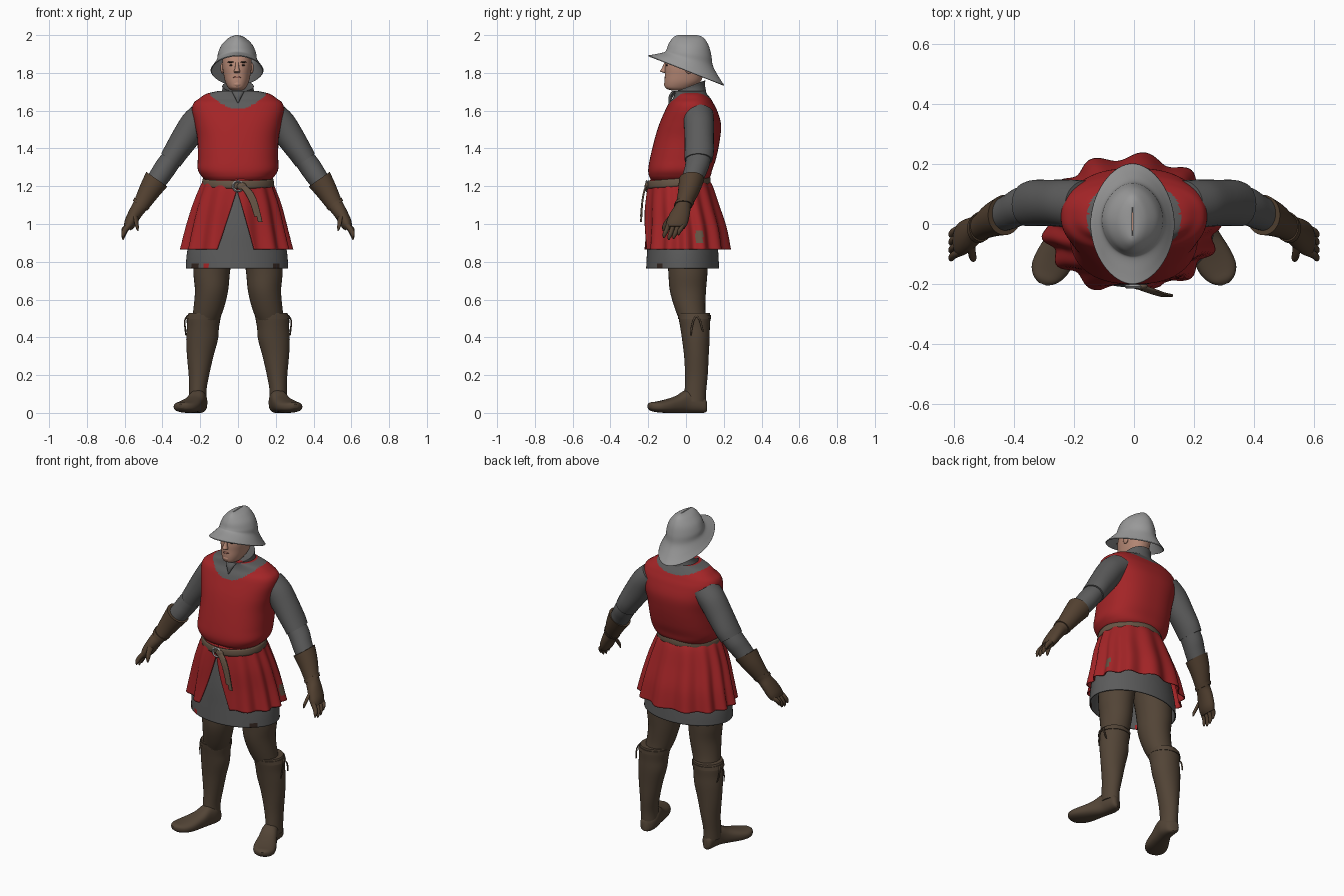
import bpy, bmesh, math
from mathutils import Vector, Matrix

X, Y, Z = Vector((1, 0, 0)), Vector((0, 1, 0)), Vector((0, 0, 1))


def material(name, r, g, b):
    m = bpy.data.materials.new(name)
    m.diffuse_color = (r, g, b, 1)
    return m


RED = material("red cloth", .37, .018, .02)
MAIL = material("grey mail", .105, .105, .105)
STEEL = material("helmet steel", .32, .32, .32)
LEATHER = material("brown leather", .085, .058, .037)
GLOVE = material("glove brown", .085, .052, .03)
BELT = material("belt brown", .13, .088, .058)
SKIN = material("skin", .47, .25, .18)
DARK = material("dark brown", .035, .02, .015)
LIP = material("lips", .30, .12, .09)


def finish(name, bm, mats, mirror=False, thick=0, angle=45):
    bmesh.ops.recalc_face_normals(bm, faces=bm.faces)
    me = bpy.data.meshes.new(name)
    bm.to_mesh(me)
    bm.free()
    ob = bpy.data.objects.new(name, me)
    bpy.context.collection.objects.link(ob)
    for m in mats:
        me.materials.append(m)
    bpy.ops.object.select_all(action='DESELECT')
    ob.select_set(True)
    bpy.context.view_layer.objects.active = ob
    bpy.ops.object.shade_smooth_by_angle(angle=math.radians(angle))
    if thick:
        s = ob.modifiers.new("thickness", 'SOLIDIFY')
        s.thickness, s.offset = thick, 0
    if mirror:
        ob.modifiers.new("mirror", 'MIRROR')
    return ob


def spline(rows, k):
    """Catmull-Rom subdivision of section rows."""
    rows = [tuple(r) + (0,) * (6 - len(r)) for r in rows]
    out = []
    for i in range(len(rows) - 1):
        a, b, c, d = (rows[min(max(i + o, 0), len(rows) - 1)] for o in (-1, 0, 1, 2))
        for j in range(k):
            t = j / k
            out.append(tuple(.5 * (2*q + (r - p)*t + (2*p - 5*q + 4*r - s)*t*t + (3*q - p - 3*r + s)*t**3)
                             for p, q, r, s in zip(a, b, c, d)))
    return out + [rows[-1]]


def loft(name, mats, rows, u=X, v=Y, n=32, k=4, power=2, caps=True, mirror=False,
         thick=0, gap=None, warp=None, paint=None, angle=45):
    """Skin sections (x, y, z, radius along u, radius along v, tilt)."""
    bm = bmesh.new()
    rings = []
    fine = spline(rows, k)
    for i, (x, y, z, ru, rv, tilt) in enumerate(fine):
        g = gap(z, ru) if gap else 0
        ring = []
        for j in range(n + (1 if gap else 0)):
            a = -math.pi / 2 + g + (2 * math.pi - 2 * g) * j / n
            c, s = math.cos(a), math.sin(a)
            c = math.copysign(abs(c) ** (2 / power), c)
            s = math.copysign(abs(s) ** (2 / power), s)
            co = Vector((x, y, z)) + u * (max(ru, .0005) * c) + v * (max(rv, .0005) * s) + Z * (tilt * s)
            if warp:
                co += warp(a, i / (len(fine) - 1))
            ring.append(bm.verts.new(co))
        rings.append(ring)
    for p, q in zip(rings, rings[1:]):
        for j in range(n):
            h = (j + 1) % len(p)
            f = bm.faces.new((p[j], p[h], q[h], q[j]))
            if paint:
                f.material_index = paint(f.calc_center_median())
    if caps:
        bm.faces.new(rings[0])
        bm.faces.new(rings[-1])
    return finish(name, bm, mats, mirror, thick, angle)


def blob(name, mat, loc, scale, mirror=False):
    bm = bmesh.new()
    bmesh.ops.create_uvsphere(bm, u_segments=16, v_segments=10, radius=1,
                              matrix=Matrix.Translation(loc) @ Matrix.Diagonal((*scale, 1)))
    return finish(name, bm, [mat], mirror)


# Tabard body with the mail yoke showing at the neckline
def yoke(c):
    q = (c.x / .145) ** 2
    low = 1.612 + .07 * q if c.y < .03 else 1.655 + .035 * q
    return 1 if abs(c.x) < .16 and c.z > low else 0


loft("tabard_body", [RED, MAIL], [
    (0, -.035, 1.235, .175, .15), (0, -.033, 1.255, .195, .163), (0, -.03, 1.29, .213, .17),
    (0, -.015, 1.35, .213, .175), (0, .007, 1.45, .215, .173), (0, .022, 1.53, .23, .163),
    (0, .027, 1.6, .243, .138), (0, .027, 1.64, .235, .118), (0, .03, 1.665, .205, .10),
    (0, .025, 1.69, .165, .085), (0, .02, 1.705, .10, .08)], n=112, k=8, power=2.4, paint=yoke)

# Pleated tabard skirt with the front slit and a worn patch
loft("tabard_skirt", [RED, BELT], [
    (0, -.035, 1.245, .17, .145), (-.005, -.03, 1.2, .19, .165), (-.007, -.02, 1.1, .225, .185),
    (-.01, -.005, .98, .255, .205), (-.01, 0, .865, .28, .218)],
    n=160, k=8, caps=False, thick=.006,
    gap=lambda z, r: math.asin(max(.002, .095 * (1.18 - z) / .315) / r),
    warp=lambda a, t: Vector((math.cos(a), math.sin(a), 0)) * (t * (.006 + .014 * math.cos(13 * a + 1.5 * math.sin(2 * a)))),
    paint=lambda c: 1 if c.x > 0 and abs(c.y - .07) < .018 and abs(c.z - .935) < .03 else 0)

# Mail skirt with torn spots at the hem
def torn(c):
    if c.y > 0 or c.z > .795:
        return 0
    return 1 if abs(c.x + .165) < .016 else 2 if abs(c.x + .225) < .02 or abs(c.x - .2) < .02 else 0


loft("mail_skirt", [MAIL, RED, DARK], [
    (0, -.03, 1.2, .165, .14), (0, -.02, 1.0, .225, .175), (-.005, -.018, .86, .26, .185),
    (-.005, -.018, .765, .268, .19)], n=96, k=8, caps=False, thick=.006, paint=torn)

# Belt, buckle and hanging strap ends
loft("belt", [BELT], [(0, -.037, 1.2, .186, .162, .012), (0, -.037, 1.22, .187, .164, .012),
                      (0, -.037, 1.24, .182, .16, .012)], n=64, k=2, caps=False, thick=.008)
bm = bmesh.new()
N = 20
rings = []
for i in range(N):
    a = 2 * math.pi * i / N
    d = Vector((math.cos(a), 0, math.sin(a)))
    rings.append([bm.verts.new(Vector((0, -.208, 1.2)) + d * (.026 + .006 * math.cos(b)) + Y * (.006 * math.sin(b)))
                  for b in (0, 1.57, 3.14, 4.71)])
for i in range(N):
    p, q = rings[i], rings[(i + 1) % N]
    for j in range(4):
        bm.faces.new((p[j], p[(j + 1) % 4], q[(j + 1) % 4], q[j]))
finish("belt_buckle", bm, [STEEL])
blob("belt_knot", BELT, (.02, -.207, 1.2), (.026, .012, .02))
for i, end in enumerate((0, .03)):
    loft("belt_strap_%d" % (i + 1), [BELT], [
        (.02 - .01 * i, -.208, 1.21, .015, .005), (.06 - .01 * i, -.222, 1.17, .018, .005),
        (.092 - .015 * i, -.232, 1.11, .013, .005), (.118 - .02 * i, -.238, 1.01 + end, .012, .005)], n=12, power=4)

# Mail collar
loft("collar", [MAIL], [(0, .02, 1.67, .12, .09, .01), (0, .02, 1.695, .09, .085, .015),
                        (0, .02, 1.715, .083, .08, .025), (0, .022, 1.73, .083, .08, .03),
                        (0, .022, 1.725, .07, .066, .03)], n=48)
loft("collar_tab", [MAIL], [(0, -.06, 1.705, .035, .012), (0, -.078, 1.68, .022, .012),
                            (0, -.09, 1.64, .002, .004)], n=12)

# Head and face
loft("head", [SKIN], [
    (-.005, -.04, 1.708, .03, .04), (-.005, -.038, 1.72, .046, .07), (-.005, -.02, 1.75, .062, .094),
    (-.005, -.01, 1.79, .071, .102), (-.005, -.005, 1.83, .077, .106), (-.005, 0, 1.88, .075, .1),
    (-.005, .01, 1.93, .055, .08)], n=48, power=2.2)
loft("nose", [SKIN], [(-.005, -.108, 1.8, .014, .008), (-.005, -.118, 1.808, .017, .019),
                      (-.005, -.114, 1.825, .011, .014), (-.005, -.108, 1.855, .008, .006)], n=16)
blob("mouth", LIP, (-.005, -.109, 1.776), (.022, .006, .006))
blob("chin", SKIN, (-.005, -.095, 1.74), (.026, .022, .018))
for s in (-1, 1):
    side = "left" if s < 0 else "right"
    blob("eye_" + side, DARK, (-.005 + s * .03, -.1, 1.84), (.011, .006, .005))
    blob("eyebrow_" + side, DARK, (-.005 + s * .032, -.1, 1.857), (.018, .007, .004))
    blob("ear_" + side, SKIN, (-.005 + s * .078, .015, 1.825), (.01, .02, .03))

# Kettle helmet: tilted brim and ridged crown
loft("helmet", [STEEL], [
    (-.005, 0, 1.812, .138, .2, -.078), (-.005, .002, 1.838, .122, .168, -.058),
    (-.005, .012, 1.872, .103, .128, -.035), (-.005, .015, 1.905, .098, .117, -.015),
    (-.005, .014, 1.945, .081, .105, -.005), (-.005, .012, 1.977, .051, .086),
    (-.005, .01, 1.992, .026, .067), (-.005, .008, 1.998, .002, .048)],
    n=64, k=5, power=1.85, caps=False, thick=.005, angle=50)

# Sleeves
ARM = Vector((.82, 0, .573))
loft("upper_sleeve", [MAIL], [
    (.16, .06, 1.585, .085, .085), (.225, .068, 1.535, .077, .08), (.28, .07, 1.455, .073, .077),
    (.33, .07, 1.38, .065, .077), (.357, .066, 1.338, .061, .073)], u=ARM, mirror=True)
loft("lower_sleeve", [MAIL], [
    (.34, .068, 1.36, .055, .066), (.38, .058, 1.305, .058, .064), (.41, .043, 1.26, .056, .06),
    (.445, .028, 1.21, .052, .054)], u=ARM, mirror=True)

# Gauntlets: cuff, palm, fingers and thumb
loft("gauntlet", [GLOVE], [
    (.43, .03, 1.237, .068, .067), (.47, .015, 1.175, .057, .057), (.505, -.006, 1.115, .046, .046),
    (.522, -.018, 1.09, .04, .043), (.545, -.032, 1.055, .036, .053), (.572, -.048, 1.005, .032, .057),
    (.586, -.055, .978, .022, .048)], u=ARM, mirror=True)
loft("gauntlet_wrist_band", [GLOVE], [(.508, -.008, 1.112, .049, .05), (.518, -.015, 1.097, .046, .049)],
     u=ARM, k=1, mirror=True)
for i in range(4):
    y, drop = -.092 + .026 * i, (.01, 0, .005, .025)[i]
    loft("finger_%d" % (i + 1), [GLOVE], [
        (.573, y, 1.0, .015, .013), (.597, y - .01, .965 + drop / 2, .014, .013),
        (.608, y - .02, .937 + drop, .012, .012), (.61, y - .026, .917 + drop, .004, .004)],
        n=12, u=ARM, mirror=True)
loft("thumb", [GLOVE], [(.545, -.055, 1.06, .02, .018), (.54, -.092, 1.02, .016, .016),
                        (.536, -.112, .99, .014, .013), (.532, -.12, .965, .005, .005)], n=14, u=ARM, mirror=True)

# Legs, boots, feet and boot laces
loft("leg", [LEATHER], [
    (.11, .005, 1.0, .108, .12), (.138, .01, .765, .098, .105), (.14, .01, .65, .088, .096),
    (.156, .022, .55, .08, .08), (.175, .04, .48, .07, .07)], mirror=True)
loft("boot", [LEATHER], [
    (.178, .042, .528, .084, .084), (.182, .045, .5, .089, .084), (.186, .048, .45, .085, .078),
    (.19, .052, .39, .084, .073), (.2, .055, .3, .07, .065), (.207, .055, .2, .054, .06),
    (.213, .05, .12, .046, .057), (.213, .047, .06, .047, .058)], mirror=True)
loft("boot_cuff", [LEATHER], [(.18, .044, .518, .09, .088), (.184, .046, .497, .092, .087)], k=1, mirror=True)
loft("foot", [LEATHER], [
    (.203, .105, .035, .02, .03), (.204, .09, .042, .038, .042), (.206, .05, .055, .047, .055),
    (.217, 0, .06, .047, .06), (.236, -.05, .045, .054, .045), (.262, -.11, .035, .064, .035),
    (.284, -.155, .032, .06, .028), (.298, -.185, .034, .04, .022), (.304, -.2, .036, .014, .01)],
    u=Vector((.93, .36, 0)), v=Z, power=2.5, mirror=True)
for i, (dy, low) in enumerate(((-.025, .41), (.03, .43))):
    loft("boot_lace_%d" % (i + 1), [LEATHER], [
        (.268, .055, .515, .004, .006), (.281, .055 + dy * .6, .49, .004, .005),
        (.28, .055 + dy, .45, .004, .005), (.276, .055 + dy * 1.2, low, .003, .004)], n=8, mirror=True)
